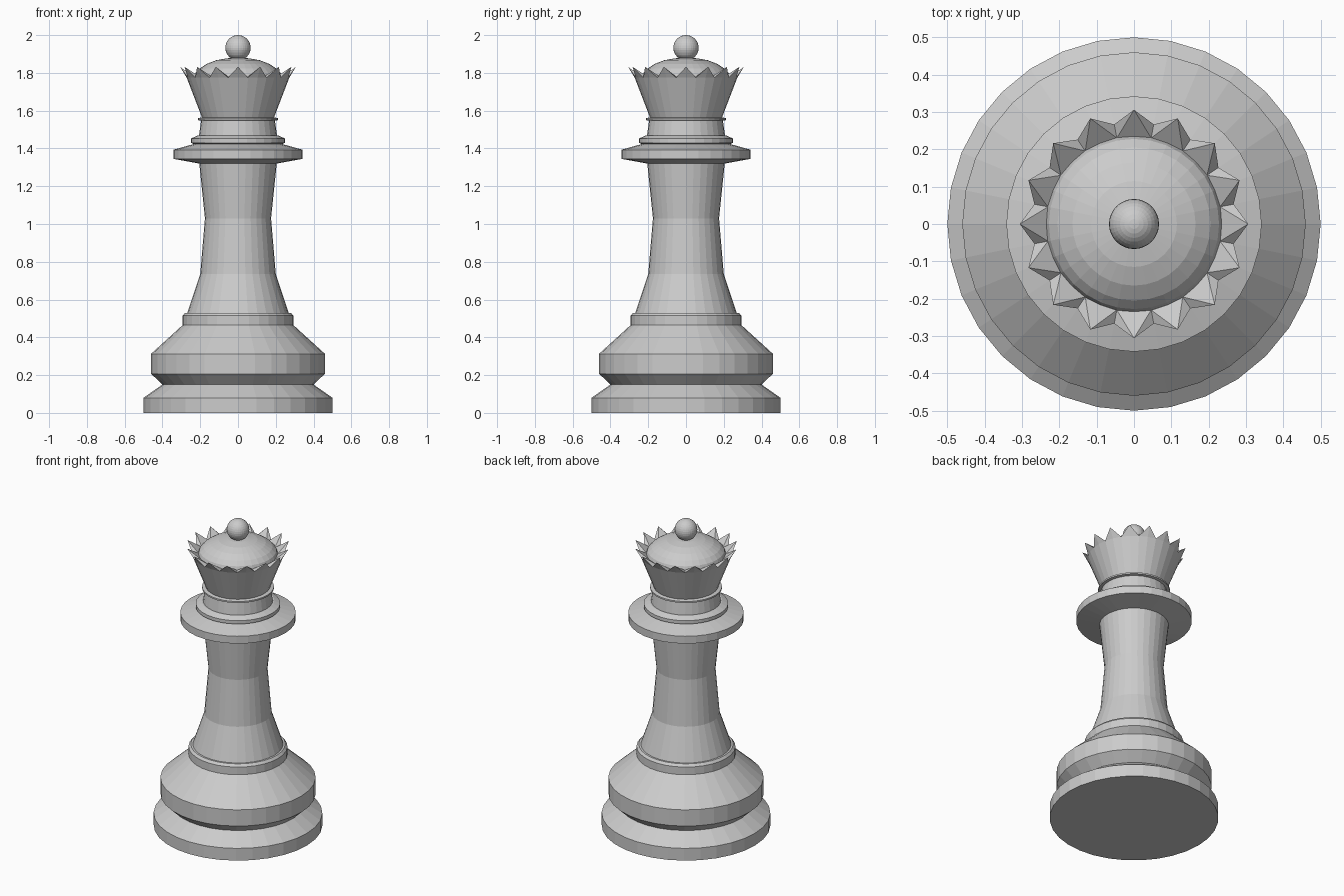
import bpy, bmesh, math

if "Cube" in bpy.data.objects:
    bpy.data.objects.remove(bpy.data.objects["Cube"])

SIDES = 32
SPIKES = 16


def finish(name, bm):
    bmesh.ops.recalc_face_normals(bm, faces=bm.faces)
    mesh = bpy.data.meshes.new(name)
    bm.to_mesh(mesh)
    bm.free()
    obj = bpy.data.objects.new(name, mesh)
    bpy.context.collection.objects.link(obj)
    return obj


def polar(r, a, z):
    return (r * math.cos(a), r * math.sin(a), z)


def lathe(name, profile):
    """Revolve (radius, height) points; the ends are closed with flat caps."""
    bm = bmesh.new()
    rings = [[bm.verts.new(polar(r, math.tau * i / SIDES, z)) for i in range(SIDES)]
             for r, z in profile]
    for a, b in zip(rings, rings[1:]):
        for i in range(SIDES):
            j = (i + 1) % SIDES
            bm.faces.new((a[i], a[j], b[j], b[i]))
    bm.faces.new(rings[0][::-1])
    bm.faces.new(rings[-1])
    return finish(name, bm)


# Foot: plinth, waist groove and sloped shoulder
lathe("base", [(0.5, 0), (0.5, 0.08), (0.40, 0.15), (0.46, 0.207),
               (0.46, 0.313), (0.293, 0.465)])
lathe("base_ring", [(0.293, 0.465), (0.293, 0.515), (0.28, 0.53)])

# Waisted shaft
lathe("shaft", [(0.268, 0.53), (0.2, 0.735), (0.175, 1.03), (0.205, 1.32)])

# Collar discs and neck
lathe("collar", [(0.205, 1.32), (0.342, 1.345), (0.342, 1.393), (0.235, 1.423)])
lathe("collar_ring", [(0.235, 1.423), (0.25, 1.43), (0.25, 1.452), (0.215, 1.468)])
lathe("neck", [(0.207, 1.465), (0.195, 1.55)])
lathe("neck_ring", [(0.195, 1.547), (0.213, 1.55), (0.213, 1.56), (0.193, 1.564)])

# Flared crown cup
RIM_R, RIM_Z = 0.272, 1.775
lathe("crown", [(0.19, 1.562), (RIM_R, RIM_Z)])

# Ring of leaning spikes around the rim
bm = bmesh.new()
half = math.pi / SPIKES
for k in range(SPIKES):
    a = math.tau * k / SPIKES
    base = [bm.verts.new(polar(r, a + d, RIM_Z)) for r, d in (
        (0.235, -half), (RIM_R, -half), (RIM_R, 0), (RIM_R, half), (0.235, half))]
    tip = bm.verts.new(polar(0.306, a, 1.832))
    bm.faces.new(base[::-1])
    for i in range(5):
        bm.faces.new((base[i], base[(i + 1) % 5], tip))
finish("crown_spikes", bm)

# Dome and ball on top
lathe("dome", [(0.236, 1.775), (0.228, 1.797), (0.205, 1.822), (0.165, 1.848),
               (0.115, 1.867), (0.06, 1.877), (0.01, 1.88)])
bpy.ops.mesh.primitive_uv_sphere_add(segments=32, ring_count=16, radius=0.067,
                                     location=(0, 0, 1.933))
bpy.context.object.name = "top_ball"
